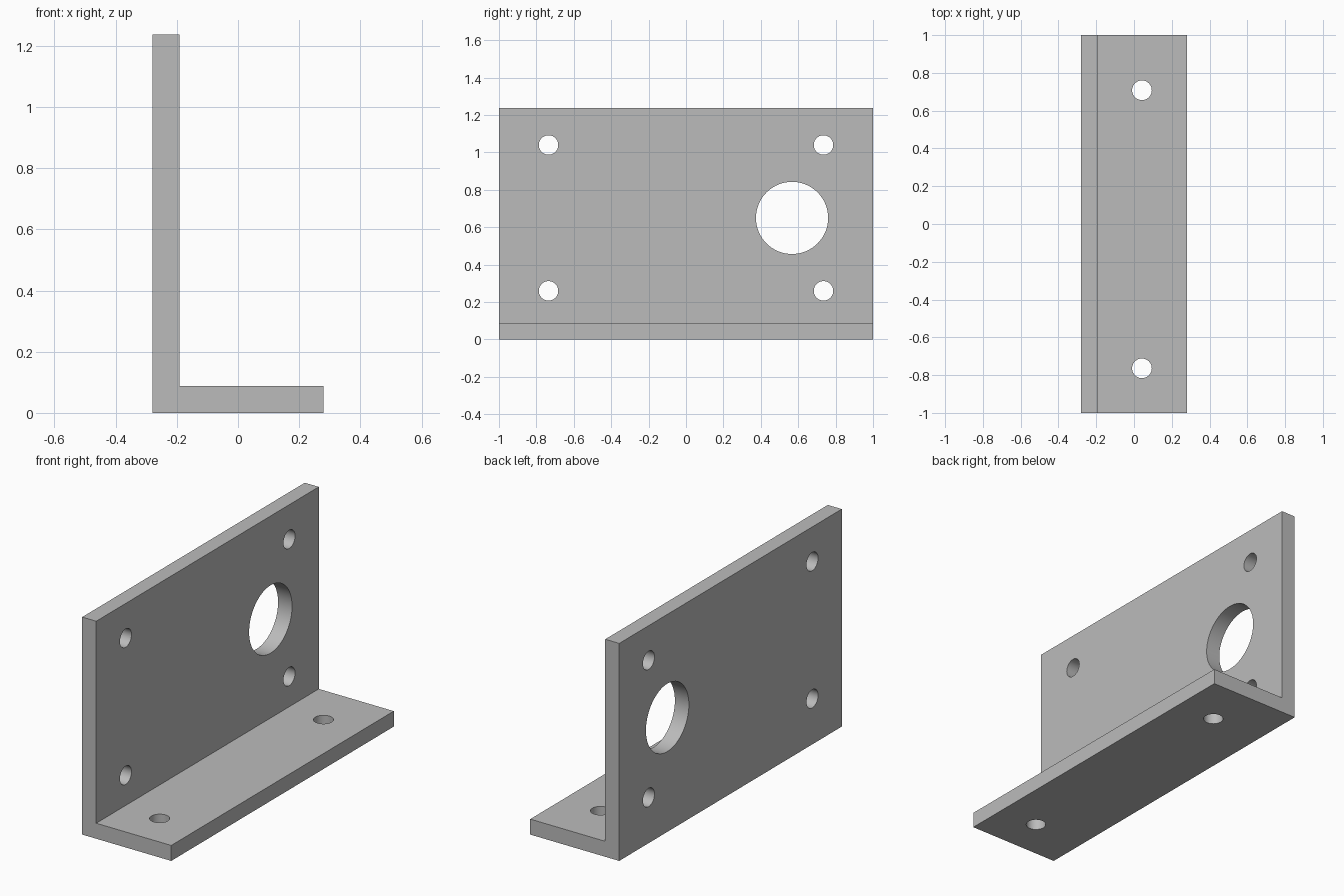
import bpy
import bmesh
import math

cube = bpy.data.objects.get("Cube")
if cube:
    bpy.data.objects.remove(cube, do_unlink=True)

HALF_X, HALF_Y, HEIGHT, THICK = 0.28, 1.0, 1.237, 0.088
SMALL_R, LARGE_R = 0.052, 0.193
INNER_X = THICK - HALF_X

metal = bpy.data.materials.new("light grey metal")
metal.use_nodes = True
colour = (0.5, 0.5, 0.5, 1)
metal.diffuse_color = colour
metal.node_tree.nodes["Principled BSDF"].inputs["Base Color"].default_value = colour

# L-shaped profile extruded along the bracket's length
profile = [(-HALF_X, 0), (HALF_X, 0), (HALF_X, THICK),
           (INNER_X, THICK), (INNER_X, HEIGHT), (-HALF_X, HEIGHT)]
bm = bmesh.new()
face = bm.faces.new([bm.verts.new((x, -HALF_Y, z)) for x, z in profile])
extruded = bmesh.ops.extrude_face_region(bm, geom=[face])
new_verts = [g for g in extruded["geom"] if isinstance(g, bmesh.types.BMVert)]
bmesh.ops.translate(bm, verts=new_verts, vec=(0, 2 * HALF_Y, 0))
bmesh.ops.recalc_face_normals(bm, faces=bm.faces)
mesh = bpy.data.meshes.new("angle_bracket")
bm.to_mesh(mesh)
bm.free()
mesh.materials.append(metal)
bracket = bpy.data.objects.new("angle_bracket", mesh)
bpy.context.collection.objects.link(bracket)


def drill(name, location, radius, rotation=(0, 0, 0)):
    """Cut a round through hole in the bracket."""
    bpy.ops.mesh.primitive_cylinder_add(vertices=64, radius=radius, depth=3 * THICK,
                                        location=location, rotation=rotation)
    cutter = bpy.context.object
    cutter.name = name
    cutter.data.materials.append(metal)
    mod = bracket.modifiers.new(name, "BOOLEAN")
    mod.operation = "DIFFERENCE"
    mod.solver = "EXACT"
    mod.object = cutter
    bpy.context.view_layer.objects.active = bracket
    bpy.ops.object.modifier_apply(modifier=name)
    bpy.data.objects.remove(cutter, do_unlink=True)


# Holes through the upright plate
plate_x = THICK / 2 - HALF_X
sideways = (0, math.pi / 2, 0)
for y in (-0.735, 0.735):
    for z in (0.26, 1.04):
        drill("plate_screw_hole", (plate_x, y, z), SMALL_R, sideways)
drill("large_shaft_hole", (plate_x, 0.567, 0.65), LARGE_R, sideways)

# Holes through the foot
for y in (-0.764, 0.708):
    drill("foot_screw_hole", (0.042, y, THICK / 2), SMALL_R)

# Smooth hole walls, sharp plate edges
bpy.ops.object.select_all(action="DESELECT")
bracket.select_set(True)
bpy.context.view_layer.objects.active = bracket
bpy.ops.object.shade_smooth_by_angle(angle=math.radians(30))
